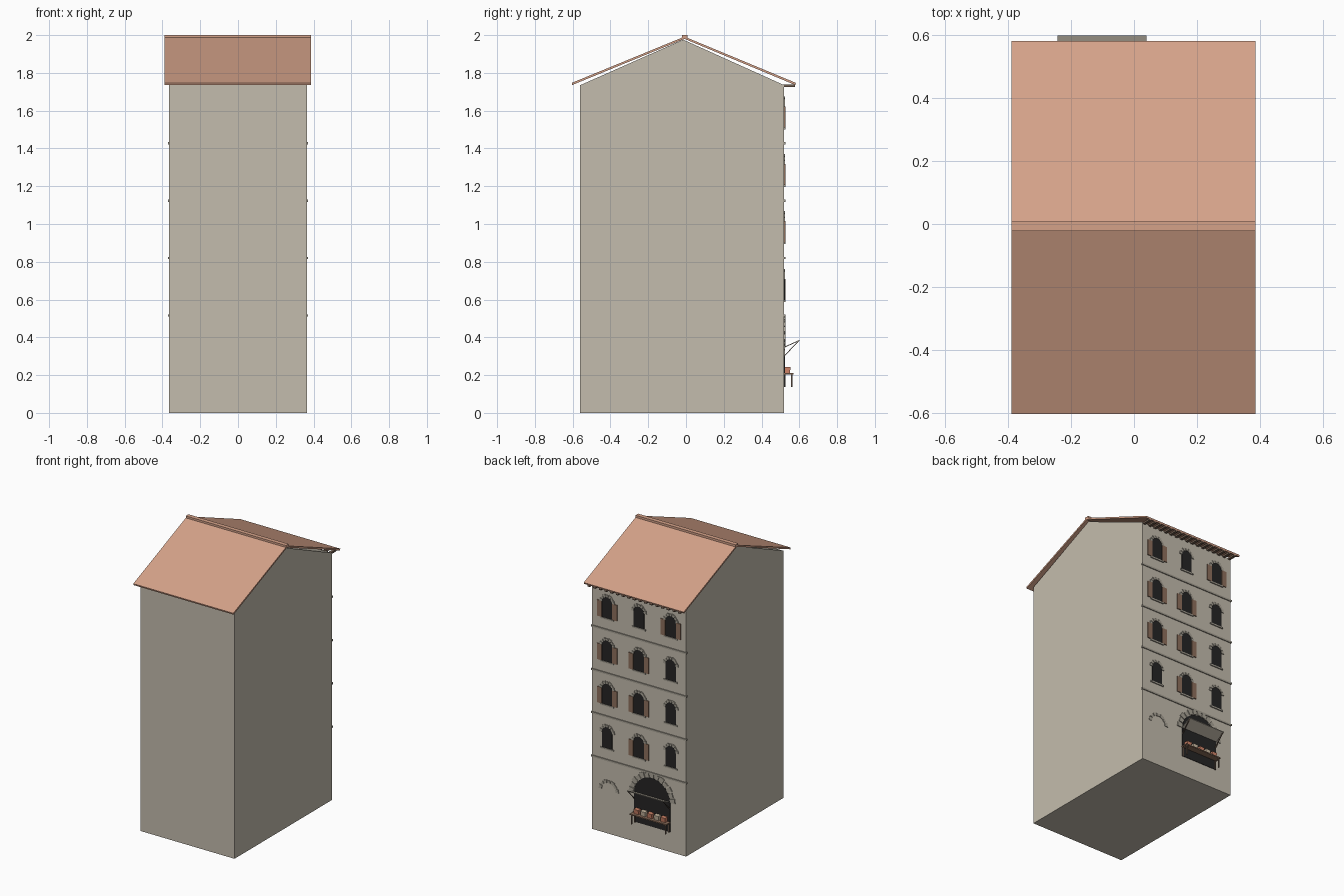
import bpy, bmesh, math
from mathutils import Vector

if "Cube" in bpy.data.objects:
    bpy.data.objects.remove(bpy.data.objects["Cube"])


def mat(name, r, g, b):
    m = bpy.data.materials.new(name)
    lin = [((c / 255 + 0.055) / 1.055) ** 2.4 for c in (r, g, b)]
    m.diffuse_color = (*lin, 1)
    m.use_nodes = True
    m.node_tree.nodes["Principled BSDF"].inputs["Base Color"].default_value = m.diffuse_color
    return m


PLASTER = mat("plaster", 196, 188, 173)
STONE = mat("stone_trim", 168, 162, 149)
DARK = mat("dark_opening", 37, 36, 36)
SHUTTER = mat("shutter_wood", 142, 112, 92)
WOOD = mat("dark_wood", 112, 94, 80)
TILE = mat("roof_tile", 213, 162, 137)
CANVAS = mat("awning_board", 190, 182, 167)
CLAY = mat("clay_goods", 208, 132, 104)
CREAM = mat("pale_goods", 206, 190, 165)

WALL = 0.52      # y of the decorated wall
HALF = 0.365     # half width of the house


def extrude(name, loops, offset, material):
    """Extrude each outline (list of 3D points) by offset into one object."""
    bm = bmesh.new()
    for pts in loops:
        face = bm.faces.new([bm.verts.new(p) for p in pts])
        ext = bmesh.ops.extrude_face_region(bm, geom=[face])
        verts = [v for v in ext["geom"] if isinstance(v, bmesh.types.BMVert)]
        bmesh.ops.translate(bm, verts=verts, vec=Vector(offset))
    bmesh.ops.recalc_face_normals(bm, faces=bm.faces)
    me = bpy.data.meshes.new(name)
    bm.to_mesh(me)
    bm.free()
    me.materials.append(material)
    ob = bpy.data.objects.new(name, me)
    bpy.context.collection.objects.link(ob)
    return ob


def box(name, x0, x1, y0, y1, z0, z1, material):
    return extrude(name, [[(x0, y0, z0), (x1, y0, z0), (x1, y0, z1), (x0, y0, z1)]],
                   (0, y1 - y0, 0), material)


def side_profile(name, pts, x0, x1, material):
    return extrude(name, [[(x0, y, z) for y, z in pts]], (x1 - x0, 0, 0), material)


def arched_plate(name, x, z0, spring, r, material):
    """Flat round-headed opening on the wall."""
    pts = [(x - r, WALL, z0), (x + r, WALL, z0)]
    for i in range(13):
        a = math.pi * i / 12
        pts.append((x + r * math.cos(a), WALL, spring + r * math.sin(a)))
    return extrude(name, [pts], (0, 0.003, 0), material)


def stone_arch(name, x, spring, r0, r1, count, depth):
    """Ring of wedge stones, every second one a little shorter."""
    loops = []
    step = math.pi / count
    for i in range(count):
        a0, a1 = i * step + 0.03, (i + 1) * step - 0.03
        outer = r1 if i % 2 == 0 else r1 - 0.2 * (r1 - r0)
        loops.append([(x + r * math.cos(a), WALL, spring + r * math.sin(a))
                      for r, a in ((r0, a0), (outer, a0), (outer, a1), (r0, a1))])
    return extrude(name, loops, (0, depth, 0), STONE)


# House body with gable ends
side_profile("house_body", [(-0.56, 0), (WALL, 0), (WALL, 1.735), (-0.015, 1.976), (-0.56, 1.735)],
             -HALF, HALF, PLASTER)

# Roof slabs, ridge cap
side_profile("front_roof", [(-0.602, 1.736), (-0.008, 1.98), (-0.008, 1.992), (-0.605, 1.747)],
             -0.39, 0.387, TILE)
side_profile("back_roof", [(0.578, 1.736), (-0.008, 1.98), (-0.008, 1.992), (0.582, 1.747)],
             -0.39, 0.387, TILE)
box("ridge_cap", -0.39, 0.387, -0.022, 0.008, 1.982, 2.0, TILE)

# Rafter tails under the eave
for i in range(17):
    x = -0.352 + i * 0.044
    box("rafter_tail", x - 0.009, x + 0.009, WALL - 0.005, 0.578, 1.725, 1.738, WOOD)

# String courses between the floors
COURSES = [0.515, 0.82, 1.123, 1.428]
for z in COURSES:
    box("string_course", -HALF - 0.006, HALF + 0.006, WALL - 0.006, WALL + 0.006,
        z - 0.006, z + 0.006, STONE)

# Windows: one row per course, columns running from +x to -x
COLUMNS = [0.247, 0.0, -0.247]
SHUTTERED = ["010", "110", "110", "101"]
for z, row in zip(COURSES, SHUTTERED):
    sill, spring = z + 0.083, z + 0.19
    for x, flag in zip(COLUMNS, row):
        arched_plate("window", x, sill, spring, 0.04, DARK)
        stone_arch("window_arch", x, spring, 0.041, 0.06, 7, 0.005)
        box("window_sill", x - 0.052, x + 0.052, WALL, WALL + 0.007, sill - 0.01, sill, STONE)
        if flag == "1":
            for s in (-1, 1):
                a, b = sorted((x + s * 0.042, x + s * 0.078))
                box("shutter", a, b, WALL, WALL + 0.006, sill, spring + 0.005, SHUTTER)

# Blocked doorway arch
stone_arch("blocked_door_arch", 0.235, 0.302, 0.055, 0.078, 7, 0.004)

# Shop opening
SX = -0.102
arched_plate("shop_opening", SX, 0.14, 0.342, 0.14, DARK)
stone_arch("shop_arch", SX, 0.342, 0.142, 0.18, 13, 0.006)

# Raised awning board with struts
side_profile("awning", [(WALL, 0.345), (0.6, 0.381), (0.6, 0.386), (WALL, 0.35)],
             SX - 0.142, SX + 0.142, CANVAS)
for s in (-1, 1):
    x = SX + s * 0.137
    side_profile("awning_strut", [(WALL, 0.298), (0.598, 0.38), (0.594, 0.381), (WALL, 0.304)],
                 x - 0.003, x + 0.003, WOOD)

# Market table and legs
box("table_top", SX - 0.142, SX + 0.142, WALL, 0.568, 0.203, 0.211, SHUTTER)
for s in (-1, 1):
    x = SX + s * 0.132
    for y in (0.524, 0.56):
        box("table_leg", x - 0.004, x + 0.004, y - 0.004, y + 0.004, 0.138, 0.203, WOOD)

# Flared crates of goods on the table
for i in range(5):
    x = SX + 0.104 - i * 0.052
    side_profile("goods_crate", [(0.524, 0.211), (0.55, 0.211), (0.554, 0.243), (0.524, 0.243)],
                 x - 0.018, x + 0.018, CLAY if i % 2 == 0 else CREAM)
